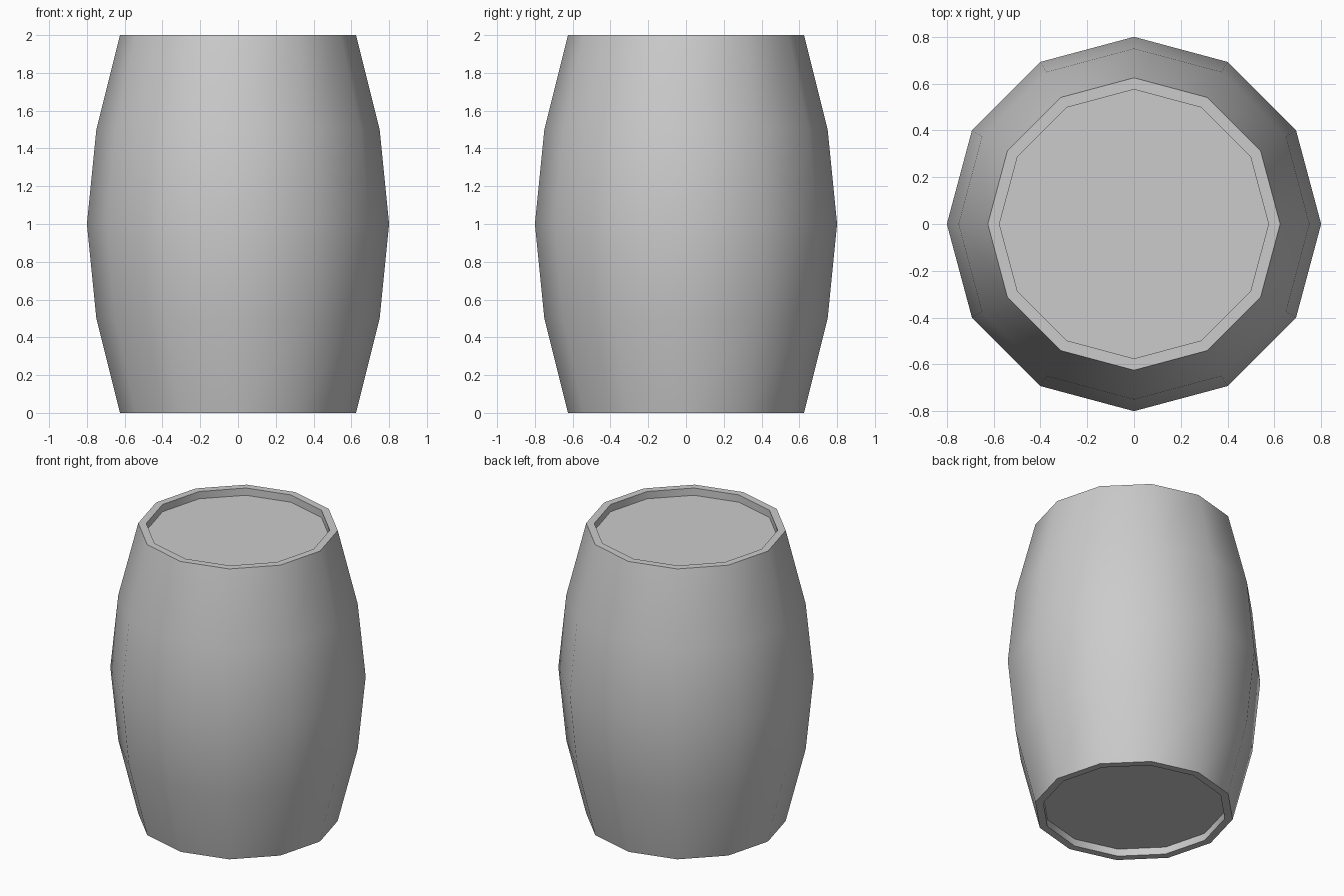
import bpy, bmesh
from math import cos, sin, pi, radians

if "Cube" in bpy.data.objects:
    bpy.data.objects.remove(bpy.data.objects["Cube"])

SIDES = 12
# Barrel profile (radius, height): bottom head, rim, bulging staves, rim, top head
PROFILE = [(0.575, 0.05), (0.575, 0.0), (0.625, 0.0), (0.75, 0.5), (0.8, 1.0),
           (0.75, 1.5), (0.625, 2.0), (0.575, 2.0), (0.575, 1.95)]

bm = bmesh.new()
rings = [[bm.verts.new((r * cos(2 * pi * i / SIDES), r * sin(2 * pi * i / SIDES), z))
          for i in range(SIDES)] for r, z in PROFILE]

# Walls between neighbouring rings
for a, b in zip(rings, rings[1:]):
    for i in range(SIDES):
        j = (i + 1) % SIDES
        bm.faces.new((a[i], a[j], b[j], b[i]))

# Recessed heads
bm.faces.new(rings[0][::-1])
bm.faces.new(rings[-1])
bmesh.ops.recalc_face_normals(bm, faces=bm.faces[:])

mesh = bpy.data.meshes.new("barrel")
bm.to_mesh(mesh)
bm.free()
barrel = bpy.data.objects.new("barrel", mesh)
bpy.context.collection.objects.link(barrel)

# Smooth staves, crisp rims
bpy.context.view_layer.objects.active = barrel
barrel.select_set(True)
bpy.ops.object.shade_smooth_by_angle(angle=radians(40))
# Keep the inner rim walls faceted into a crisp lip
for poly in mesh.polygons:
    if abs(poly.normal.z) > 0.99:
        poly.use_smooth = False
